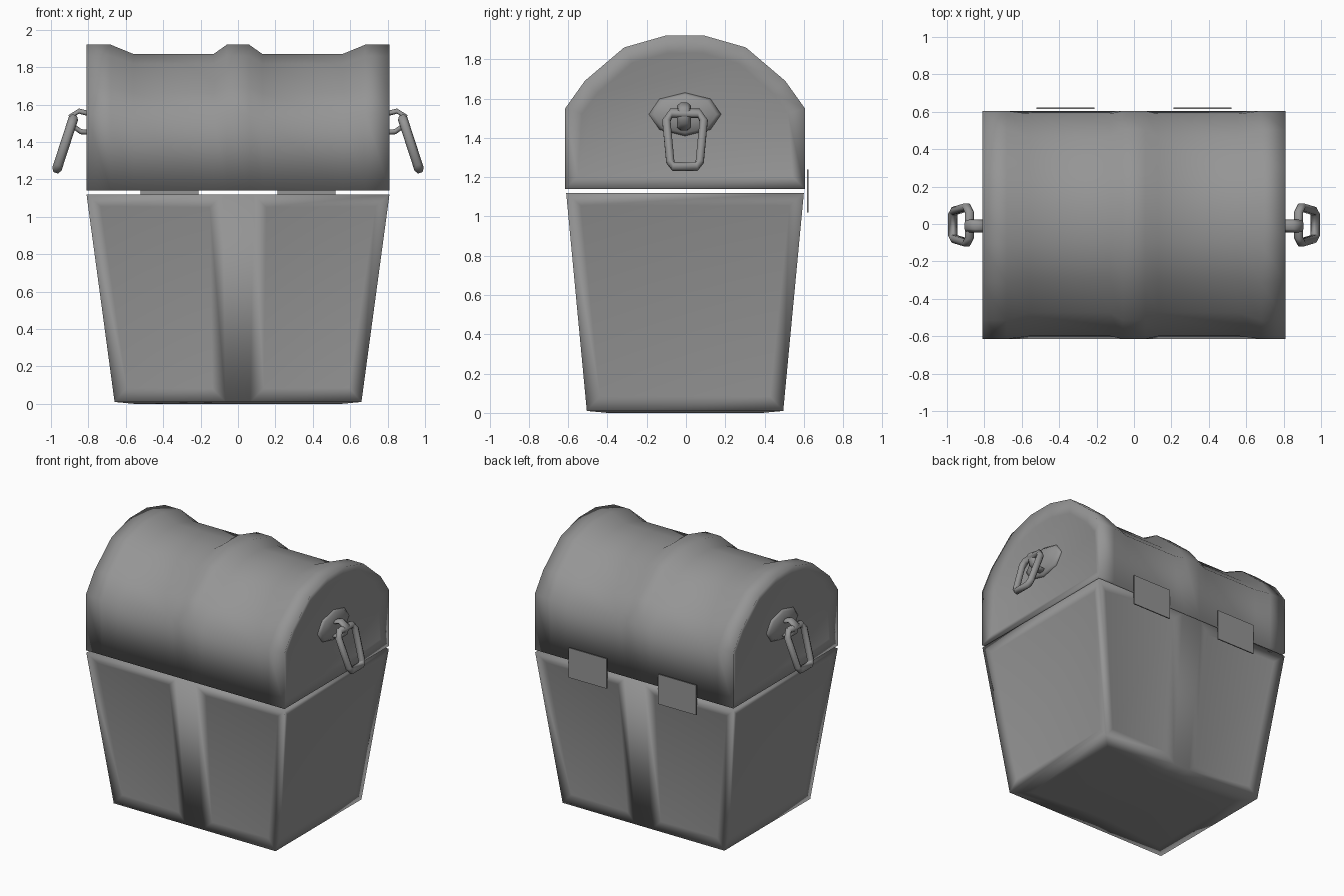
import bpy, bmesh
from math import cos, sin, pi
from mathutils import Vector

cube = bpy.data.objects.get("Cube")
if cube:
    bpy.data.objects.remove(cube)

GREY = (0.30, 0.30, 0.30, 1)
grey = bpy.data.materials.new("plain grey")
grey.use_nodes = True
grey.diffuse_color = GREY
grey.node_tree.nodes["Principled BSDF"].inputs["Base Color"].default_value = GREY
YC = -0.005


def finish(bm, name, smooth=True):
    bmesh.ops.recalc_face_normals(bm, faces=bm.faces)
    mesh = bpy.data.meshes.new(name)
    bm.to_mesh(mesh)
    bm.free()
    for p in mesh.polygons:
        p.use_smooth = smooth
    mesh.materials.append(grey)
    ob = bpy.data.objects.new(name, mesh)
    bpy.context.collection.objects.link(ob)
    return ob


def loft(rings, closed=False):
    """Skin a row of rings; cap the ends unless the row is closed."""
    bm = bmesh.new()
    rows = [[bm.verts.new(p) for p in ring] for ring in rings]
    n = len(rows[0])
    pairs = list(zip(rows, rows[1:])) + ([(rows[-1], rows[0])] if closed else [])
    for a, b in pairs:
        for i in range(n):
            j = (i + 1) % n
            bm.faces.new((a[i], a[j], b[j], b[i]))
    if not closed:
        bm.faces.new(rows[0])
        bm.faces.new(rows[-1])
    bmesh.ops.recalc_face_normals(bm, faces=bm.faces)
    return bm


def tube(path, ry, rx, closed, name, sides=6):
    """Tube along a path of points, with an elliptical section."""
    pts = [Vector(p) for p in path]
    n = len(pts)
    normal = (pts[1] - pts[0]).cross(pts[2] - pts[1]).normalized()
    rings = []
    for i, p in enumerate(pts):
        a = pts[(i - 1) % n] if closed or i else p
        b = pts[(i + 1) % n] if closed or i < n - 1 else p
        side = (b - a).normalized().cross(normal)
        rings.append([p + normal * ry * cos(2 * pi * k / sides)
                      + side * rx * sin(2 * pi * k / sides) for k in range(sides)])
    return finish(loft(rings, closed), name)


# Lid: arched section, swept across three raised bands
half = [(0.61, 1.14), (0.61, 1.55), (0.51, 1.69), (0.31, 1.86), (0.1, 1.92)]
profile = half + [(-y, z) for y, z in reversed(half)]
stations = [(0.81, 0), (0.68, 0), (0.56, 1), (0.13, 1), (0.06, 0)]
stations = [(-x, d) for x, d in stations] + stations[::-1]


def lid_ring(x, dip):
    ring = []
    for y, z in profile:
        k = dip * 0.05 * min(1, max(0, (z - 1.5) / 0.15))
        r = Vector((y, z - 1.35)).normalized() * k
        ring.append((x, y - r.x + YC, z - r.y))
    return ring


bm = loft([lid_ring(x, d) for x, d in stations])
caps = [f for f in bm.faces if abs(f.normal.x) > 0.99]
bmesh.ops.inset_individual(bm, faces=caps, thickness=0.09, depth=-0.03)
finish(bm, "lid")


# Base: tapered box with sunk panels on its four sides
def base_ring(f):
    return [(f * 0.81, 0.605 + YC, 1.12), (f * 0.66, 0.5 + YC, 0.01),
            (f * 0.66, -0.5 + YC, 0.01), (f * 0.81, -0.605 + YC, 1.12)]


bm = loft([base_ring(f) for f in (-1, -0.1, 0.1, 1)])
panels = [f for f in bm.faces
          if abs(f.normal.z) < 0.5 and abs(f.calc_center_median().x) > 0.1]
bmesh.ops.inset_individual(bm, faces=panels, thickness=0.1, depth=-0.015)
under = [f for f in bm.faces if f.normal.z < -0.9]
bmesh.ops.inset_region(bm, faces=under, thickness=0.15, depth=0.01)
finish(bm, "base")

for s, side in ((1, "left"), (-1, "right")):
    # Faceted boss behind each handle
    rings = []
    for x, r in ((0.77, 1), (0.795, 0.8), (0.81, 0.4)):
        rings.append([(s * x, YC + 0.2 * r * cos(k * pi / 4),
                       1.52 + 0.12 * r * sin(k * pi / 4)) for k in range(8)])
    finish(loft(rings), side + "_handle_boss")

    # Staple that carries the link
    path = [(0.77, 1.545), (0.85, 1.565), (0.893, 1.54), (0.875, 1.48), (0.84, 1.455), (0.77, 1.45)]
    tube([(s * x, YC - 0.005, z) for x, z in path], 0.035, 0.016, False, side + "_staple")

    # Hanging link, leaning outwards
    outline = [(0.07, 0.01), (0.095, 0.05), (0.075, 0.27), (0.06, 0.295)]
    outline += [(-y, d) for y, d in reversed(outline)]
    tube([(s * (0.877 + 0.31 * d), YC + y, 1.535 - 0.95 * d) for y, d in outline],
         0.026, 0.024, True, side + "_handle_link")

    # Hinge leaves on the back
    for name, z0, z1 in (("upper", 1.13, 1.24), ("lower", 1.02, 1.13)):
        bm = bmesh.new()
        bmesh.ops.create_cube(bm, size=1)
        for v in bm.verts:
            v.co = (s * 0.365 + v.co.x * 0.31, 0.62 + v.co.y * 0.008,
                    (z0 + z1) / 2 + v.co.z * (z1 - z0))
        finish(bm, side + "_hinge_" + name, smooth=False)
